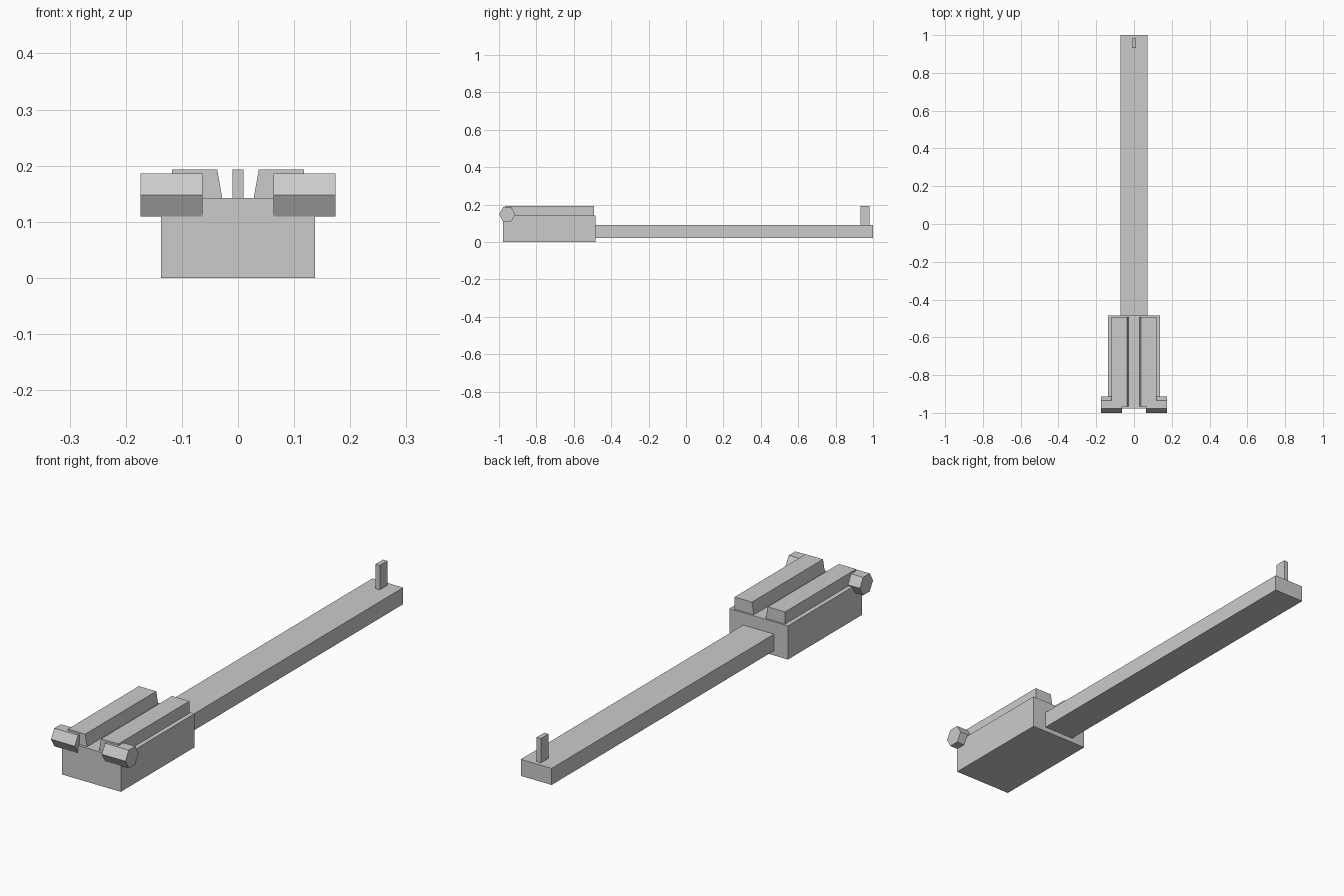
import bpy
import bmesh
from math import pi
from mathutils import Matrix

cube = bpy.data.objects.get("Cube")
if cube:
    bpy.data.objects.remove(cube, do_unlink=True)

grey = bpy.data.materials.new("plain_grey")
grey.use_nodes = True
grey.diffuse_color = (0.6, 0.6, 0.6, 1)
grey.node_tree.nodes["Principled BSDF"].inputs["Base Color"].default_value = (0.6, 0.6, 0.6, 1)


def finish(name, bm):
    bmesh.ops.recalc_face_normals(bm, faces=bm.faces)
    mesh = bpy.data.meshes.new(name)
    bm.to_mesh(mesh)
    bm.free()
    mesh.materials.append(grey)
    obj = bpy.data.objects.new(name, mesh)
    bpy.context.collection.objects.link(obj)
    return obj


def prism(name, profile, y0, y1):
    """Extrude an (x, z) profile along y."""
    bm = bmesh.new()
    face = bm.faces.new([bm.verts.new((x, y0, z)) for x, z in profile])
    ext = bmesh.ops.extrude_face_region(bm, geom=[face])
    verts = [v for v in ext["geom"] if isinstance(v, bmesh.types.BMVert)]
    bmesh.ops.translate(bm, verts=verts, vec=(0, y1 - y0, 0))
    return finish(name, bm)


def box(name, half_width, y0, y1, z0, z1):
    w = half_width
    return prism(name, [(-w, z0), (w, z0), (w, z1), (-w, z1)], y0, y1)


# Rear block, long bar and the upright post at its far end
box("base_block", 0.137, -0.978, -0.485, 0, 0.142)
box("long_bar", 0.072, -0.485, 1.0, 0.02, 0.09)
box("front_post", 0.01, 0.932, 0.982, 0.09, 0.193)

for side, s in (("left", 1), ("right", -1)):
    # Top rail with a sloped inner wall
    rail = [(0.028, 0.142), (0.118, 0.142), (0.118, 0.193), (0.037, 0.193)]
    prism(side + "_rail", [(s * x, z) for x, z in rail], -0.967, -0.493)

    # Six-sided knob lying across the block, with points facing fore and aft
    bm = bmesh.new()
    bmesh.ops.create_cone(bm, cap_ends=True, segments=6, radius1=0.044, radius2=0.044, depth=0.111)
    bm.transform(Matrix.Translation((s * 0.1185, -0.956, 0.1475))
                 @ Matrix.Rotation(pi / 2, 4, "Y") @ Matrix.Rotation(0, 4, "Z"))
    finish(side + "_knob", bm)
